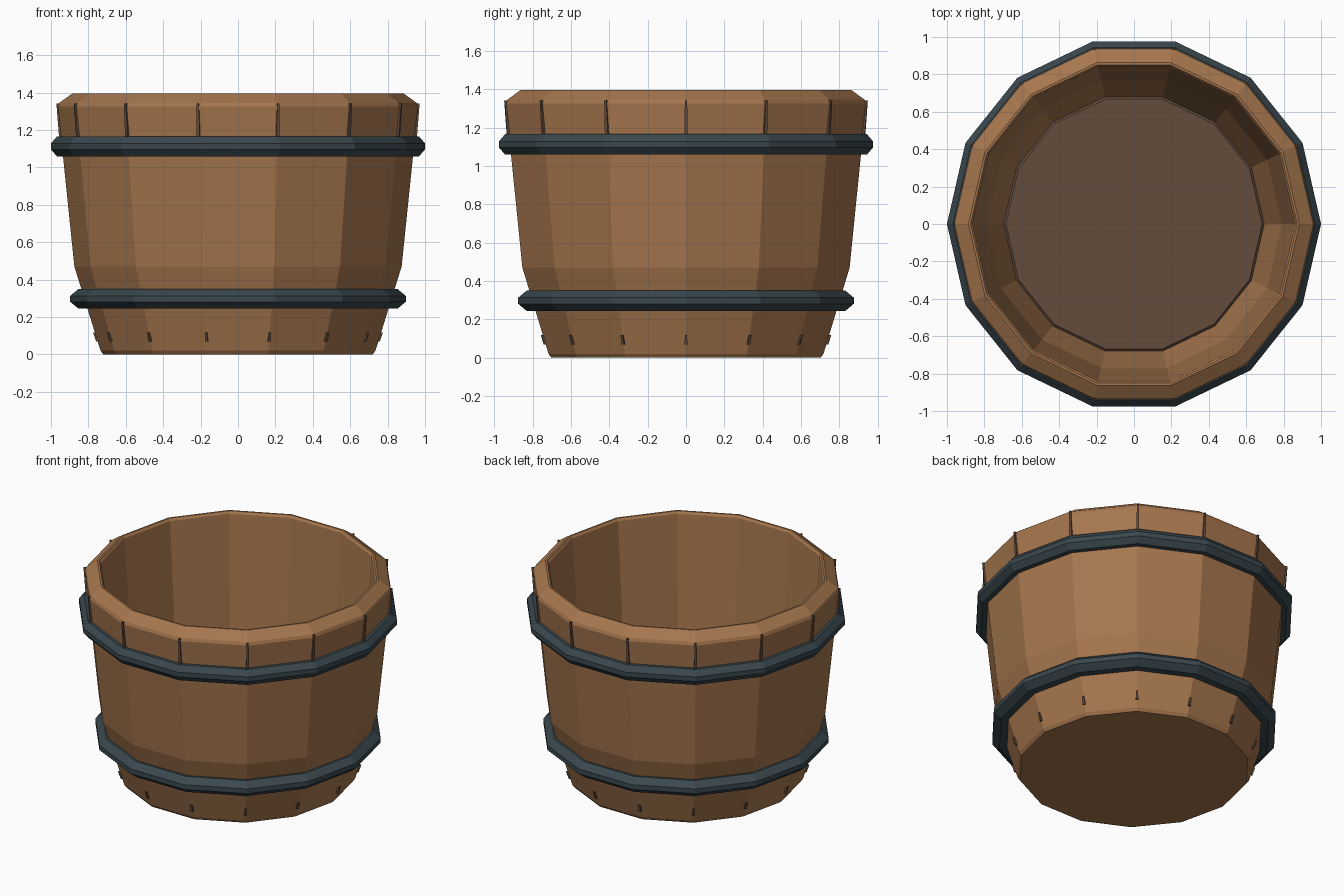
import bpy
import bmesh
from math import cos, sin, tau
from mathutils import Matrix, Vector

SIDES = 14

cube = bpy.data.objects.get("Cube")
if cube:
    bpy.data.objects.remove(cube, do_unlink=True)


def material(name, rgb):
    mat = bpy.data.materials.new(name)
    mat.use_nodes = True
    mat.diffuse_color = (*rgb, 1)
    mat.node_tree.nodes["Principled BSDF"].inputs["Base Color"].default_value = (*rgb, 1)
    return mat


def finish(bm, name, mat):
    bmesh.ops.recalc_face_normals(bm, faces=bm.faces)
    mesh = bpy.data.meshes.new(name)
    bm.to_mesh(mesh)
    bm.free()
    mesh.materials.append(mat)
    obj = bpy.data.objects.new(name, mesh)
    bpy.context.collection.objects.link(obj)
    return obj


def lathe(name, profile, mat, loop=False):
    """Turn (radius, height) points into a faceted ring; open profiles get end caps."""
    bm = bmesh.new()
    rings = [[bm.verts.new((r * cos(tau * i / SIDES), r * sin(tau * i / SIDES), z))
              for i in range(SIDES)] for r, z in profile]
    pairs = list(zip(rings, rings[1:]))
    if loop:
        pairs.append((rings[-1], rings[0]))
    else:
        bm.faces.new(rings[0])
        bm.faces.new(rings[-1])
    for a, b in pairs:
        for i in range(SIDES):
            j = (i + 1) % SIDES
            bm.faces.new((a[i], a[j], b[j], b[i]))
    return finish(bm, name, mat)


def hoop(name, z, outer, inner, edge):
    """Iron band with chamfered upper and lower edges."""
    profile = [(inner, z - 0.053), (edge, z - 0.053), (outer, z - 0.016),
               (outer, z + 0.016), (edge, z + 0.053), (inner, z + 0.053)]
    return lathe(name, profile, iron, loop=True)


def seams(name, low, high, width, depth):
    """Thin tapered strips along the corners between staves."""
    bm = bmesh.new()
    for i in range(SIDES):
        turn = Matrix.Rotation(tau * i / SIDES, 4, "Z")
        for v in bmesh.ops.create_cube(bm, size=1)["verts"]:
            r, z = high if v.co.z > 0 else low
            taper = 0.65 if v.co.z > 0 else 1.0
            v.co = turn @ Vector((r + v.co.x * depth, v.co.y * width * taper, z))
    return finish(bm, name, dark_wood)


wood = material("warm wood", (0.38, 0.182, 0.075))
dark_wood = material("dark wood", (0.125, 0.072, 0.046))
iron = material("blue grey iron", (0.042, 0.064, 0.075))

# Staved body: outside, rolled rim, then inside down to the base
lathe("tub_body", [
    (0.72, 0), (0.735, 0.02), (0.875, 0.47), (0.963, 1.325), (0.955, 1.345),
    (0.885, 1.395), (0.873, 1.395), (0.862, 1.38), (0.79, 0.47), (0.69, 0.12),
], wood)

# Inner floor board
lathe("tub_floor", [(0.7, 0.11), (0.7, 0.14), (0.685, 0.155)], dark_wood)

# Iron hoops
hoop("upper_hoop", 1.112, 1.0, 0.92, 0.968)
hoop("lower_hoop", 0.297, 0.897, 0.79, 0.852)

# Gaps between the staves at the rim and the foot
seams("upper_stave_seams", (0.949, 1.15), (0.964, 1.342), 0.018, 0.014)
seams("lower_stave_seams", (0.752, 0.068), (0.768, 0.118), 0.017, 0.014)
